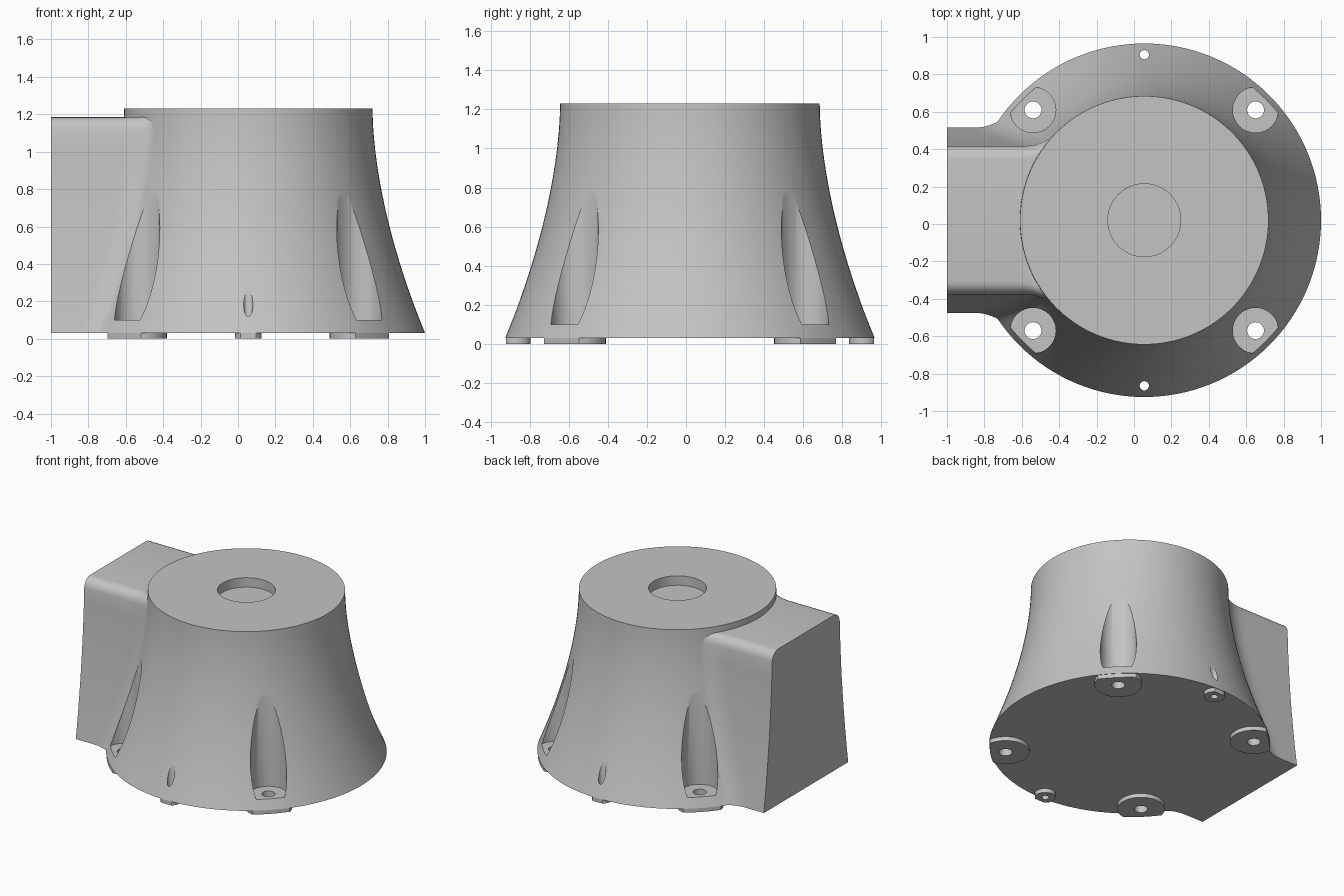
import bpy, bmesh, math
from mathutils import Vector

if "Cube" in bpy.data.objects:
    bpy.data.objects.remove(bpy.data.objects["Cube"])

CX, CY = 0.055, 0.02
BASE, TOP = 0.03, 1.23
R_BASE, R_TOP = 0.945, 0.664

grey = bpy.data.materials.new("light grey")
grey.use_nodes = True
grey.diffuse_color = (0.55, 0.55, 0.55, 1)
grey.node_tree.nodes["Principled BSDF"].inputs["Base Color"].default_value = (0.55, 0.55, 0.55, 1)


def flare(z):
    """Concave taper: 1 at the base, 0 at the top."""
    t = min(max((TOP - z) / (TOP - BASE), 0), 1)
    return t ** 1.75


def body_radius(z):
    return R_TOP + (R_BASE - R_TOP) * flare(z)


def finish(bm, name):
    bmesh.ops.recalc_face_normals(bm, faces=bm.faces)
    mesh = bpy.data.meshes.new(name)
    bm.to_mesh(mesh)
    bm.free()
    mesh.materials.append(grey)
    obj = bpy.data.objects.new(name, mesh)
    bpy.context.collection.objects.link(obj)
    return obj


def loft(name, rings):
    """Closed solid through rings with equal point counts."""
    bm = bmesh.new()
    loops = [[bm.verts.new(p) for p in ring] for ring in rings]
    for a, b in zip(loops, loops[1:]):
        for i in range(len(a)):
            j = (i + 1) % len(a)
            bm.faces.new((a[i], a[j], b[j], b[i]))
    bm.faces.new(loops[0])
    bm.faces.new(loops[-1])
    return finish(bm, name)


def circle(x, y, z, r, n):
    return [Vector((x + r * math.cos(2 * math.pi * i / n),
                    y + r * math.sin(2 * math.pi * i / n), z)) for i in range(n)]


def cylinder(name, x, y, z0, z1, r, n=32):
    return loft(name, [circle(x, y, z0, r, n), circle(x, y, z1, r, n)])


def combine(target, tool, operation):
    mod = target.modifiers.new(operation.title(), 'BOOLEAN')
    mod.operation, mod.solver, mod.object = operation, 'EXACT', tool
    bpy.context.view_layer.objects.active = target
    bpy.ops.object.modifier_apply(modifier=mod.name)
    bpy.data.objects.remove(tool)


# Flared round body
heights = [BASE + (TOP - BASE) * i / 16 for i in range(17)]
body = loft("body", [circle(CX, CY, z, body_radius(z), 128) for z in heights])

# Side housing: tapered sides, rounded top corners, swept into the body
WING_TOP, CORNER = 1.185, 0.07
side = []
for i in range(11):
    z = BASE + (WING_TOP - CORNER - BASE) * i / 10
    side.append((z, 0.395 + 0.1 * flare(z)))
for i in range(1, 7):
    a = math.pi / 2 * i / 6
    side.append((WING_TOP - CORNER + CORNER * math.sin(a),
                 0.395 - CORNER * (1 - math.cos(a))))


def wing_ring(t):
    half = []
    for z, w in side:
        meet = CX - math.sqrt(body_radius(z) ** 2 - w ** 2)
        x = -1 + t * (meet + 0.14 + 1)
        d = max(0, x - (meet - 0.1))
        half.append((x, w + 2.2 * d * d, z))
    return ([Vector((x, CY - w, z)) for x, w, z in half] +
            [Vector((x, CY + w, z)) for x, w, z in reversed(half)])


housing = loft("side_housing", [wing_ring(i / 14) for i in range(15)])
# Core closes the gap behind the housing's inner end
combine(body, housing, 'UNION')

# Shallow recess in the top
combine(body, cylinder("recess", CX, CY, TOP - 0.07, TOP + 0.1, 0.195, 64), 'DIFFERENCE')

# Bolt pockets in the flank and small locating holes front and back
bolts = [(CX + sx * 0.595, CY + sy * 0.59) for sx in (-1, 1) for sy in (-1, 1)]
pins = [(CX, CY + s * 0.885) for s in (-1, 1)]
for x, y in bolts:
    combine(body, cylinder("pocket", x, y, 0.1, 1.1, 0.122), 'DIFFERENCE')
    combine(body, cylinder("bolt_hole", x, y, -0.1, 0.3, 0.045), 'DIFFERENCE')
for x, y in pins:
    combine(body, cylinder("pin_hole", x, y, -0.1, 0.6, 0.025, 16), 'DIFFERENCE')


# Thin foot pads trimmed to the body outline, with through holes
def foot(name, x, y, r, hole):
    pad = cylinder(name, x, y, 0, BASE + 0.004, r)
    combine(pad, cylinder("outline", CX, CY, -0.1, 0.2, R_BASE - 0.003, 128), 'INTERSECT')
    combine(pad, cylinder("hole", x, y, -0.1, 0.2, hole), 'DIFFERENCE')


for x, y in bolts:
    foot("bolt_foot", x, y, 0.16, 0.045)
for x, y in pins:
    foot("pin_foot", x, y, 0.07, 0.025)

# Smooth curved walls, sharp rims
for obj in bpy.context.scene.objects:
    obj.select_set(obj.type == 'MESH' and obj.data.materials[:1] == [grey])
bpy.context.view_layer.objects.active = body
bpy.ops.object.shade_smooth_by_angle(angle=math.radians(30))
